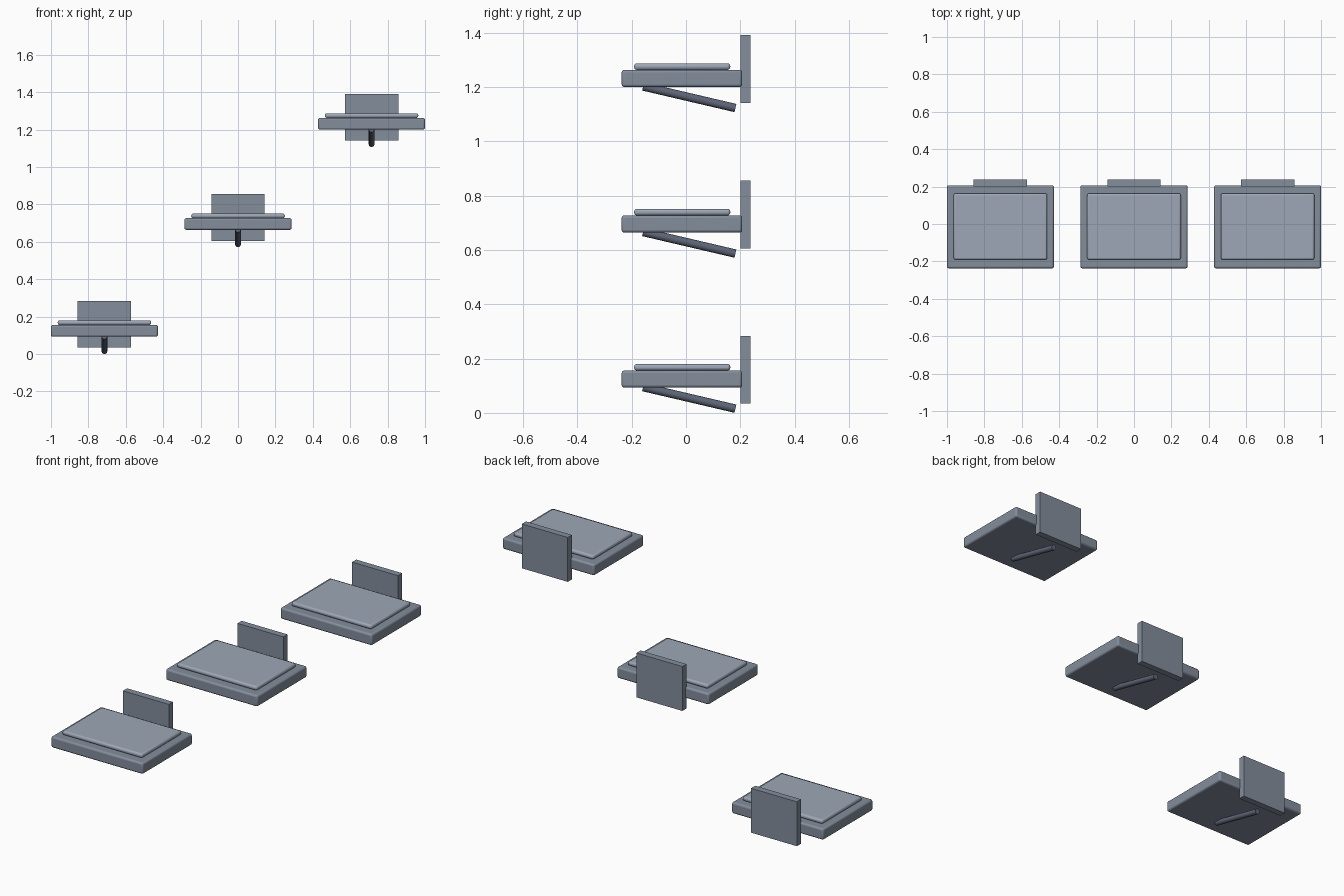
import bpy
from mathutils import Vector

if "Cube" in bpy.data.objects:
    bpy.data.objects.remove(bpy.data.objects["Cube"])


def material(name, rgb):
    mat = bpy.data.materials.new(name)
    mat.diffuse_color = (*rgb, 1)
    mat.use_nodes = True
    mat.node_tree.nodes["Principled BSDF"].inputs["Base Color"].default_value = mat.diffuse_color
    return mat


SLATE = material("slate", (0.23, 0.27, 0.335))
PALE = material("pale_slate", (0.34, 0.39, 0.475))
DARK = material("dark_slate", (0.11, 0.13, 0.18))


def finish(ob, name, mat, bevel=0.0):
    ob.name = name
    ob.data.materials.append(mat)
    if bevel:
        mod = ob.modifiers.new("rounded_edges", 'BEVEL')
        mod.width = bevel
        mod.segments = 3
    bpy.ops.object.shade_smooth_by_angle()


def box(name, mat, lo, hi, bevel=0.0):
    lo, hi = Vector(lo), Vector(hi)
    bpy.ops.mesh.primitive_cube_add(size=1, location=(lo + hi) / 2)
    ob = bpy.context.object
    ob.scale = hi - lo
    bpy.ops.object.transform_apply(location=False, rotation=False, scale=True)
    finish(ob, name, mat, bevel)


def rod(name, mat, a, b, radius):
    a, b = Vector(a), Vector(b)
    bpy.ops.mesh.primitive_cylinder_add(vertices=16, radius=radius,
                                        depth=(b - a).length, location=(a + b) / 2)
    ob = bpy.context.object
    ob.rotation_euler = (b - a).to_track_quat('Z', 'Y').to_euler()
    finish(ob, name, mat)


# Three identical wall steps, climbing from left to right
for i, (x, z) in enumerate([(-0.714, 0), (0, 0.571), (0.714, 1.107)], 1):
    # step board
    box(f"step_board_{i}", SLATE, (x - 0.286, -0.237, z + 0.093), (x + 0.286, 0.207, z + 0.156), 0.01)
    # tread pad on top
    box(f"tread_pad_{i}", PALE, (x - 0.25, -0.191, z + 0.156), (x + 0.25, 0.163, z + 0.18), 0.01)
    # wall mounting plate
    box(f"wall_plate_{i}", SLATE, (x - 0.143, 0.2, z + 0.034), (x + 0.143, 0.237, z + 0.284))
    # slanted support strut underneath
    rod(f"support_strut_{i}", DARK, (x, -0.158, z + 0.095), (x, 0.182, z + 0.0155), 0.0155)
